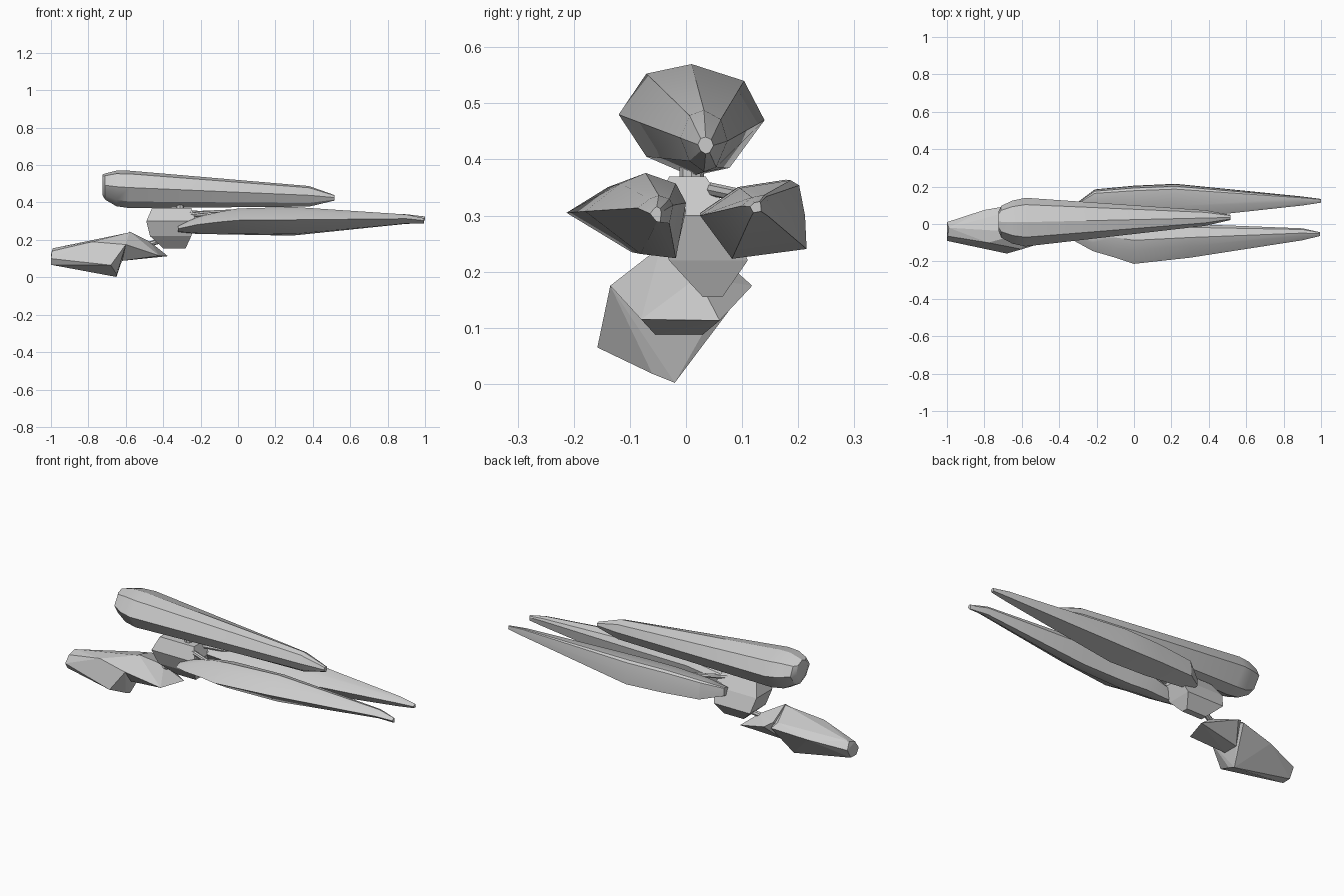
import bpy, bmesh, math
from mathutils import Vector

if "Cube" in bpy.data.objects:
    bpy.data.objects.remove(bpy.data.objects["Cube"])


def finish(name, bm, angle):
    bmesh.ops.recalc_face_normals(bm, faces=bm.faces[:])
    me = bpy.data.meshes.new(name)
    bm.to_mesh(me)
    bm.free()
    ob = bpy.data.objects.new(name, me)
    bpy.context.collection.objects.link(ob)
    bpy.ops.object.select_all(action='DESELECT')
    ob.select_set(True)
    bpy.context.view_layer.objects.active = ob
    if angle:
        bpy.ops.object.shade_smooth_by_angle(angle=math.radians(angle))
    return ob


def loft(name, sections, angle=30):
    """Skin cross-sections given as (x, centre y, centre z, scale y, scale z, unit ring)."""
    bm = bmesh.new()
    rings = [[bm.verts.new((x, cy + sy * u, cz + sz * v)) for u, v in ring]
             for x, cy, cz, sy, sz, ring in sections]
    for a, b in zip(rings, rings[1:]):
        n = len(a)
        for i in range(n):
            j = (i + 1) % n
            bm.faces.new((a[i], a[j], b[j], b[i]))
    bm.faces.new(rings[0])
    bm.faces.new(rings[-1])
    return finish(name, bm, angle)


def hull(name, pts, angle=0):
    bm = bmesh.new()
    for p in pts:
        bm.verts.new(p)
    bmesh.ops.convex_hull(bm, input=bm.verts[:])
    bmesh.ops.dissolve_limit(bm, angle_limit=0.05, verts=bm.verts[:], edges=bm.edges[:])
    return finish(name, bm, angle)


def rod(name, a, b, r, sides=8):
    a, b = Vector(a), Vector(b)
    d = b - a
    bpy.ops.mesh.primitive_cylinder_add(vertices=sides, radius=r, depth=d.length, location=(a + b) / 2)
    ob = bpy.context.object
    ob.name = name
    ob.rotation_euler = d.to_track_quat('Z', 'Y').to_euler()


# Long upper hull with an eight-sided section
oct_ring = [(-1, 0.1), (-.62, .83), (0, 1), (.72, .7), (1, 0), (.52, -.85), (0, -1), (-.62, -.65)]
loft("upper_hull", [
    (-.725, .015, .495, .05, .055, oct_ring),
    (-.71, .012, .485, .085, .07, oct_ring),
    (-.65, .01, .475, .115, .095, oct_ring),
    (-.58, .01, .47, .13, .1, oct_ring),
    (.38, .032, .433, .042, .055, oct_ring),
    (.515, .035, .425, .014, .015, oct_ring)])

# Front lower spike, with a pointed outer edge
front_ring = [(-1, .1), (-.3, .75), (.2, 1), (.8, .75), (1, .3), (.8, -1), (.1, -.9)]
loft("front_spike", [
    (-.32, -.06, .258, .03, .016, front_ring),
    (-.22, -.08, .277, .065, .045, front_ring),
    (-.1, -.09, .29, .09, .06, front_ring),
    (0, -.108, .298, .105, .07, front_ring),
    (.3, -.09, .3, .09, .076, front_ring),
    (.9, -.055, .311, .032, .025, front_ring),
    (.995, -.054, .302, .01, .014, front_ring)])

# Rear lower spike, with a blunt outer side
rear_ring = [(-1, .1), (-.25, .8), (.7, 1), (.86, .87), (.97, .1), (1, -.75), (-.4, -1)]
loft("rear_spike", [
    (-.31, .085, .295, .025, .025, rear_ring),
    (-.21, .115, .3, .07, .055, rear_ring),
    (0, .115, .298, .09, .066, rear_ring),
    (.22, .12, .293, .095, .07, rear_ring),
    (.9, .123, .315, .024, .022, rear_ring),
    (1, .124, .315, .01, .01, rear_ring)])

# Faceted central core
core = []
for z, x0, x1, y0, y1 in ((.37, -.46, -.25, -.03, .035), (.3, -.49, -.225, -.06, .08),
                          (.22, -.47, -.25, -.03, .11), (.155, -.4, -.28, .03, .065)):
    core += [(x, y, z) for x in (x0, x1) for y in (y0, y1)]
hull("core", core)

# Tail body and its forward wedge
hull("tail_body", [
    (-1, -.09, .1), (-1, -.07, .067), (-.995, -.065, .14), (-.99, -.02, .155), (-1, .01, .12), (-1, -.02, .068),
    (-.78, -.1, .19), (-.6, -.135, .175), (-.58, -.045, .24), (-.68, -.158, .065),
    (-.65, -.06, .018), (-.65, -.02, .002), (-.62, .03, .09), (-.6, .11, .175), (-.8, .075, .15), (-.62, .08, .2)])
hull("tail_wedge", [
    (-.58, -.045, .245), (-.6, -.135, .175), (-.62, -.055, .088), (-.62, .03, .088), (-.56, .118, .175),
    (-.6, .09, .2), (-.47, .02, .19), (-.375, .06, .113), (-.42, -.08, .115)])

# Connecting pegs
rod("upper_peg", (-.31, .01, .34), (-.31, .01, .4), .022)
rod("tail_rod", (-.4, .04, .2), (-.5, .01, .17), .014)
rod("front_peg", (-.31, .0, .31), (-.18, -.07, .29), .018)
rod("rear_peg", (-.31, .03, .31), (-.18, .1, .3), .018)
rod("front_strut", (-.3, -.02, .345), (-.1, -.07, .32), .012)
rod("rear_strut", (-.3, .03, .35), (-.1, .1, .335), .012)
